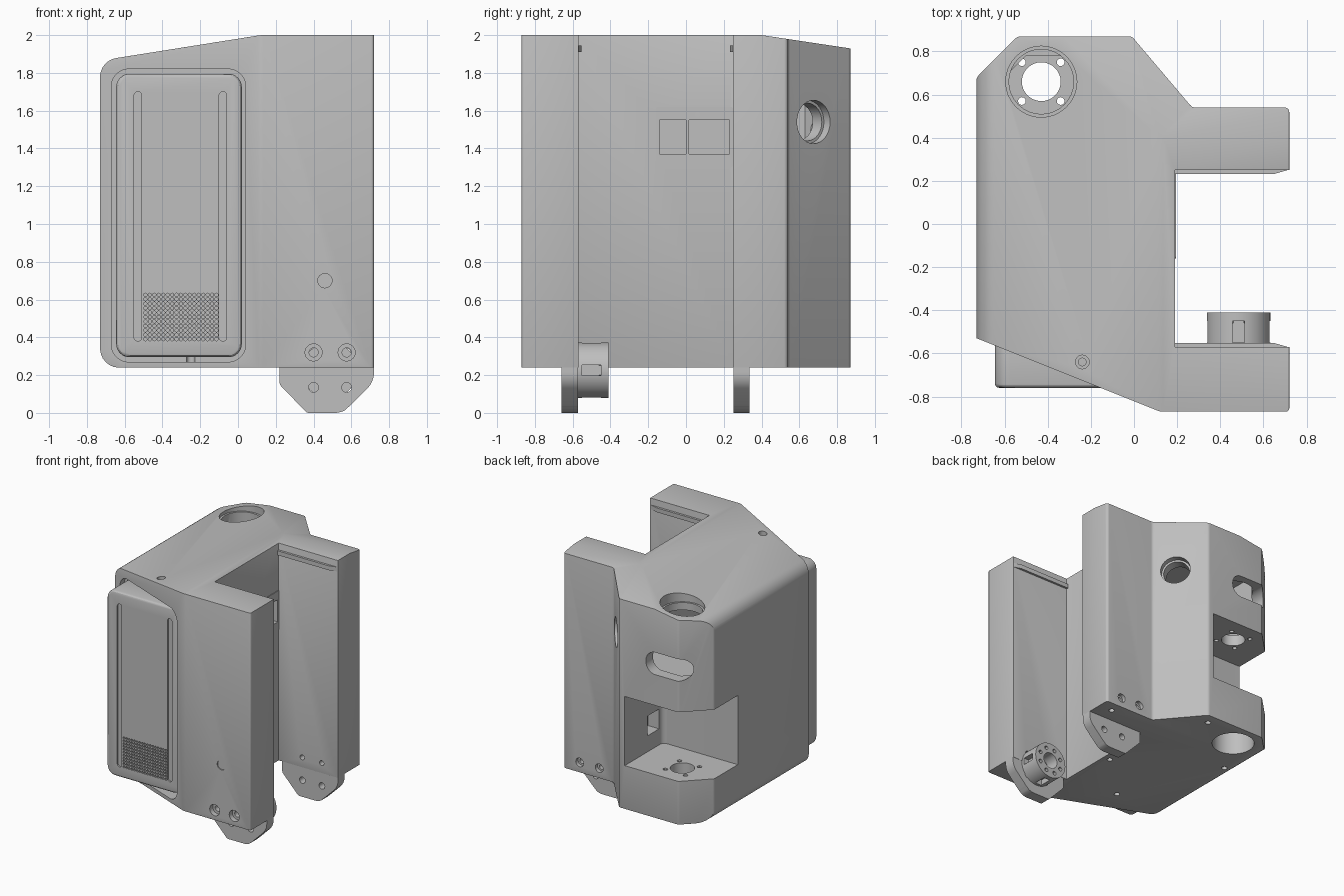
import bpy, bmesh, math
from mathutils import Vector

cube = bpy.data.objects.get("Cube")
if cube:
    bpy.data.objects.remove(cube)

grey = bpy.data.materials.new("plain grey")
grey.use_nodes = True
grey.diffuse_color = (0.52, 0.52, 0.52, 1)
grey.node_tree.nodes["Principled BSDF"].inputs["Base Color"].default_value = grey.diffuse_color


def fillet(points, radii, seg=8):
    """Round the corners of a closed 2D profile."""
    out = []
    for i, p in enumerate(points):
        r = radii[i] if isinstance(radii, (list, tuple)) else radii
        p, a, b = Vector(p), Vector(points[i - 1]), Vector(points[(i + 1) % len(points)])
        if r == 0:
            out.append(p)
            continue
        u, v = (a - p).normalized(), (b - p).normalized()
        half = u.angle(v) / 2
        start, end = p + u * r / math.tan(half), p + v * r / math.tan(half)
        centre = p + (u + v).normalized() * r / math.sin(half)
        for k in range(seg + 1):
            d = (start - centre).lerp(end - centre, k / seg)
            out.append(centre + d.normalized() * r)
    return out


def rect(a0, a1, b0, b1, r=0):
    return fillet([(a0, b0), (a1, b0), (a1, b1), (a0, b1)], r)


def circle(a, b, r, n=32):
    return [(a + r * math.cos(2 * math.pi * k / n), b + r * math.sin(2 * math.pi * k / n)) for k in range(n)]


def prism(name, profiles, axis, lo, hi):
    """Extrude one or more 2D profiles along an axis."""
    place = {"x": lambda a, b, h: (h, a, b), "y": lambda a, b, h: (a, h, b), "z": lambda a, b, h: (a, b, h)}[axis]
    if not isinstance(profiles[0][0], (list, tuple, Vector)):
        profiles = [profiles]
    bm = bmesh.new()
    for pts in profiles:
        low = [bm.verts.new(place(p[0], p[1], lo)) for p in pts]
        high = [bm.verts.new(place(p[0], p[1], hi)) for p in pts]
        bm.faces.new(low)
        bm.faces.new(high)
        for i in range(len(pts)):
            bm.faces.new((low[i - 1], low[i], high[i], high[i - 1]))
    bmesh.ops.recalc_face_normals(bm, faces=bm.faces)
    mesh = bpy.data.meshes.new(name)
    bm.to_mesh(mesh)
    bm.free()
    mesh.materials.append(grey)
    obj = bpy.data.objects.new(name, mesh)
    bpy.context.collection.objects.link(obj)
    return obj


def bake(obj, helpers=()):
    dg = bpy.context.evaluated_depsgraph_get()
    mesh = bpy.data.meshes.new_from_object(obj.evaluated_get(dg))
    obj.modifiers.clear()
    obj.data = mesh
    for h in helpers:
        bpy.data.objects.remove(h)


def combine(obj, others, operation="DIFFERENCE"):
    for o in others:
        o.hide_render = True
        m = obj.modifiers.new("cut", "BOOLEAN")
        m.operation, m.solver, m.object = operation, "EXACT", o
    bake(obj, others)


def bevel(obj, width, segments=3):
    m = obj.modifiers.new("bevel", "BEVEL")
    m.width, m.segments, m.limit_method, m.angle_limit = width, segments, "ANGLE", math.radians(30)
    bake(obj)


# Main housing: plan outline trimmed by front and side profiles
plan = [(-0.73, -0.53), (0.12, -0.87), (0.72, -0.87), (0.72, -0.57), (0.19, -0.57), (0.19, 0.25),
        (0.72, 0.25), (0.72, 0.54), (0.27, 0.54), (-0.01, 0.87), (-0.54, 0.87), (-0.73, 0.68)]
housing = prism("housing", fillet(plan, [0, .06, .015, 0, 0, 0, 0, .02, .03, .03, .03, .03], 4), "z", 0.1, 2.1)
front = fillet([(-0.73, 0.24), (0.9, 0.24), (0.9, 2), (0.12, 2), (-0.73, 1.865)], [.1, 0, 0, .2, .1])
side = [(-1, 0.1), (1, 0.1), (1, 1.91), (0.4, 2), (0.4, 2.2), (-1, 2.2)]
combine(housing, [prism("front_trim", front, "y", -1, 1), prism("side_trim", side, "x", -1, 1)], "INTERSECT")
bevel(housing, 0.014)

hx, hy = -0.43, 0.66
screws = [circle(hx + sx * .09, hy + sy * .09, .018, 12) for sx in (-1, 1) for sy in (-1, 1)]
bolt_x = (0.4, 0.575)
cuts = [
    # Front pocket around the cover
    prism("cover_pocket", rect(-0.67, 0.04, 0.27, 1.82, .09), "y", -1, -0.5),
    # Corner bay and its side window
    prism("corner_bay", rect(-1, -0.06, 0.38, 1, .04), "z", 0.59, 1.15),
    prism("bay_window", rect(0.43, 0.58, 0.72, 0.88), "x", -0.1, 0.04),
    # Hollow upper chamber
    prism("chamber", [(-.65, -.35), (.1, -.35), (.1, .52), (-.08, .78), (-.5, .78), (-.65, .63)], "z", 1.24, 1.8),
    # Vertical openings
    prism("top_lip", circle(hx, hy, .165), "z", 1.86, 2.1),
    prism("top_opening", circle(hx, hy, .15), "z", 1.5, 2.1),
    prism("bay_opening", circle(hx, hy, .09), "z", 0.4, 1.3),
    prism("bay_screws", screws, "z", 0.4, 1.3),
    prism("bottom_opening", circle(hx, hy, .16), "z", 0.1, 0.5),
    # Oval rear opening
    prism("rear_slot", rect(-0.62, -0.25, 1.4, 1.58, .085), "y", 0.5, 1),
    # Small openings
    prism("top_bolt_head", circle(-.24, -.64, .032, 20), "z", 1.91, 2.1),
    prism("top_bolt", circle(-.24, -.64, .018, 16), "z", 1.8, 2.1),
    prism("front_button", circle(.46, .70, .038, 24), "y", -1, -0.862),
    prism("wall_window", [rect(-0.14, 0, 1.37, 1.55), rect(0.015, 0.23, 1.37, 1.55)], "x", 0.15, 0.3),
    prism("base_screws", [circle(x, y, .022, 14) for x, y in
          [(.6, .45), (.13, -.13), (-.25, -.5), (-.08, .78), (-.62, .33), (.65, -.65)]], "z", 0.1, 0.3),
    # Arm bolts
    prism("front_bolt_heads", [circle(x, .32, .045, 24) for x in bolt_x], "y", -1, -0.83),
    prism("front_bolts", [circle(x, .32, .024, 16) for x in bolt_x], "y", -1, -0.5),
    prism("rear_bolt_heads", [circle(x, .32, .035, 24) for x in bolt_x], "y", 0.51, 0.6),
    prism("rear_bolts", [circle(x, .32, .02, 16) for x in bolt_x], "y", 0.2, 0.6),
]
# Round port in the slanted rear face
for r, depth in ((.115, .05), (.1, .24)):
    port = prism("slanted_port", circle(0, 0, r), "x", -depth, 0.1)
    port.location = (0.155, 0.675, 1.54)
    port.rotation_euler.z = math.atan2(.28, .33)
    cuts.append(port)
combine(housing, cuts)

# Front cover with grooves and a perforated grille
cover = prism("front_cover", rect(-0.645, 0.02, 0.295, 1.795, .07), "y", -0.76, -0.49)
bevel(cover, 0.02)
grille = [circle(-0.49 + i * .0235, 0.39 + j * .0235, .009, 8) for i in range(17) for j in range(11)]
grooves = [rect(x - .02, x + .02, 0.38, 1.7, .0195) for x in (-0.53, -0.08)]
combine(cover, [prism("grooves", grooves, "y", -0.9, -0.748), prism("grille_holes", grille, "y", -0.9, -0.735)])

# Hanging brackets under both arms
tab = fillet([(0.22, 0.26), (0.22, 0.15), (0.365, 0.005), (0.56, 0.005), (0.72, 0.165), (0.72, 0.26)],
             [0, .03, .03, .12, .12, 0])
tab = [(x, z - 0.005 if z < 0.02 else z) for x, z in tab]
brackets = []
for name, y0, y1 in (("front_bracket", -0.66, -0.572), ("rear_bracket", 0.252, 0.335)):
    b = prism(name, tab, "y", y0, y1)
    combine(b, [prism("bracket_bolts", [circle(x, .135, .026, 20) for x in bolt_x], "y", -1, 1)])
    brackets.append(b)

# Pivot coupling inside the front arm
cx, cz = 0.485, 0.225
coupling = prism("pivot_coupling", circle(cx, cz, .147, 48), "y", -0.58, -0.41)
ring = [circle(cx + .105 * math.cos(k * math.pi / 4 + .39), cz + .105 * math.sin(k * math.pi / 4 + .39), .016, 12)
        for k in range(8)]
key = []
for s in (-1, 1):
    x, z = cx + s * .14, cz + s * .14
    key += [rect(x - .04, x + .04, cz - .028, cz + .028), rect(cx - .028, cx + .028, z - .04, z + .04)]
combine(coupling, [prism("bore", circle(cx, cz, .065), "y", -0.52, 0), prism("ring_holes", ring, "y", -0.46, 0),
                   prism("keyways", key, "y", -0.55, -0.45)])

# Rails along the inner faces of the arms
rails = [prism(n, [(0.18, y), (0.72, y), (0.65, y + d), (0.18, y + d)], "z", 1.91, 1.945)
         for n, y, d in (("front_rail", -0.572, 0.02), ("rear_rail", 0.252, -0.02))]

# Thin plate framing the inner wall window
frame = prism("window_frame", rect(-0.16, 0.249, 1.3, 1.62, .012), "x", 0.188, 0.195)
combine(frame, [prism("frame_window", [rect(-0.14, 0, 1.37, 1.55), rect(0.015, 0.23, 1.37, 1.55)], "x", 0.1, 0.3),
                prism("frame_screws", [circle(0.06, z, .014, 14) for z in (1.34, 1.58)], "x", 0.1, 0.3)])

# Smooth shading on rounded surfaces
bpy.ops.object.select_all(action="DESELECT")
parts = [housing, cover, coupling, frame] + brackets + rails
for o in parts:
    o.select_set(True)
bpy.context.view_layer.objects.active = housing
bpy.ops.object.shade_smooth_by_angle(angle=math.radians(30))
